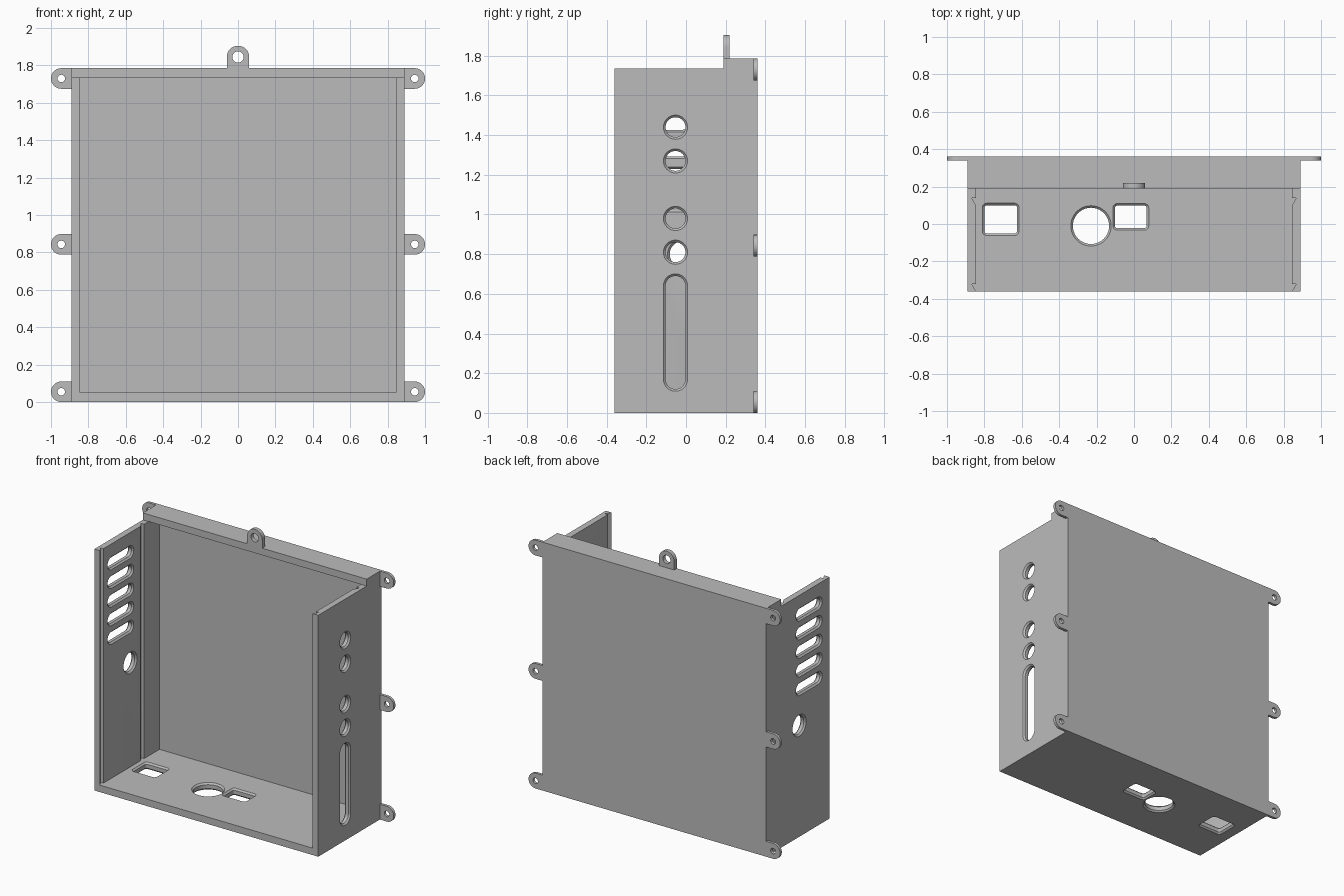
import bpy, bmesh
from math import pi, cos, sin
from mathutils import Vector

cube = bpy.data.objects.get("Cube")
if cube:
    bpy.data.objects.remove(cube, do_unlink=True)

grey = bpy.data.materials.new("plain grey")
grey.use_nodes = True
grey.diffuse_color = (0.5, 0.5, 0.5, 1)
grey.node_tree.nodes["Principled BSDF"].inputs["Base Color"].default_value = (0.5, 0.5, 0.5, 1)

W, D, H = 0.89, 0.36, 1.735       # half width, half depth, wall height
T, TOP = 0.045, 1.785             # wall thickness, overall box height
INNER = W - T


def loft(name, rings):
    """Solid running through rings of equal point count, capped at both ends."""
    bm = bmesh.new()
    loops = [[bm.verts.new(p) for p in ring] for ring in rings]
    n = len(loops[0])
    for a, b in zip(loops, loops[1:]):
        for i in range(n):
            j = (i + 1) % n
            bm.faces.new((a[i], a[j], b[j], b[i]))
    bm.faces.new(loops[0])
    bm.faces.new(loops[-1])
    bmesh.ops.recalc_face_normals(bm, faces=bm.faces)
    mesh = bpy.data.meshes.new(name)
    bm.to_mesh(mesh)
    bm.free()
    mesh.materials.append(grey)
    obj = bpy.data.objects.new(name, mesh)
    bpy.context.collection.objects.link(obj)
    return obj


def place(axis, u, v, w):
    """Put profile coordinates u, v in the plane across the axis, at depth w."""
    return Vector({"x": (w, u, v), "y": (u, w, v), "z": (u, v, w)}[axis])


def prism(name, axis, outline, lo, hi):
    return loft(name, [[place(axis, u, v, w) for u, v in outline] for w in (lo, hi)])


def box(name, x, y, z):
    outline = [(x[0], y[0]), (x[1], y[0]), (x[1], y[1]), (x[0], y[1])]
    return prism(name, "z", outline, *z)


def rounded(cu, cv, hu, hv, r, grow=0.0):
    """Rounded rectangle; circles and slots are the special cases."""
    pts, steps = [], 10
    for q, (su, sv) in enumerate(((1, 1), (-1, 1), (-1, -1), (1, -1))):
        for k in range(steps + 1):
            a = (q + k / steps) * pi / 2
            pts.append((cu + su * (hu - r) + (r + grow) * cos(a),
                        cv + sv * (hv - r) + (r + grow) * sin(a)))
    # drop coincident points so circles and slots stay clean
    clean = []
    for p in pts:
        if all((p[0] - q[0]) ** 2 + (p[1] - q[1]) ** 2 > 1e-9 for q in clean):
            clean.append(p)
    return clean


def cut(obj, axis, lo, hi, shape, bevel=0.011):
    """Cut a hole of the given shape, with both of its rims chamfered."""
    over = 0.01
    wide = bevel + over if bevel else 0.0
    layers = ((lo - over, wide), (lo + bevel, 0), (hi - bevel, 0), (hi + over, wide))
    cutter = loft("cutter", [[place(axis, u, v, w) for u, v in rounded(*shape, grow=g)]
                             for w, g in layers])
    cutter.hide_render = True
    mod = obj.modifiers.new("hole", "BOOLEAN")
    mod.operation = "DIFFERENCE"
    mod.solver = "EXACT"
    mod.object = cutter
    bpy.context.view_layer.objects.active = obj
    bpy.ops.object.modifier_apply(modifier=mod.name)
    bpy.data.objects.remove(cutter, do_unlink=True)


def circle(u, v, r):
    return (u, v, r, r, r)


def tab(name, outward, base, tip, r, centre, lo, hi, hole):
    """Round-ended lug, flat across y, growing sideways or upwards."""
    reach = abs(tip - base) - r
    arc = [(reach + r * cos(a), r * sin(a))
           for a in (-pi / 2 + pi * k / 20 for k in range(21))]
    local = [(0, -r)] + arc + [(0, r)]
    if outward == "up":
        outline = [(centre + b, base + a) for a, b in local]
        eye = (centre, base + reach)
    else:
        s = 1 if outward == "left" else -1
        outline = [(base + s * a, centre + b) for a, b in local]
        eye = (base + s * reach, centre)
    obj = prism(name, "y", outline, lo, hi)
    cut(obj, "y", lo, hi, circle(*eye, hole), bevel=0)
    return obj


# Side walls with two dovetail grooves on the inner face
GROOVE = W - 0.022
profile = [(W, -D), (INNER, -D), (GROOVE, -0.32), (INNER, -0.32), (INNER, 0.10),
           (GROOVE, 0.14), (INNER, 0.14), (INNER, D), (W, D)]
left_wall = prism("left_wall", "z", profile, 0.05, H)
right_wall = prism("right_wall", "z", [(-x, y) for x, y in profile], 0.05, H)

# Floor, back panel and top rail
floor = box("floor", (-W, W), (-D, D), (0, 0.05))
back_panel = box("back_panel", (-INNER, INNER), (D - T, D), (0.05, H))
top_rail = box("top_rail", (-W, W), (0.19, D), (H, TOP))

# Port holes and long slot in the left wall
for z in (1.44, 1.27, 0.98, 0.81):
    cut(left_wall, "x", INNER, W, circle(-0.053, z, 0.05))
cut(left_wall, "x", INNER, W, (-0.053, 0.405, 0.05, 0.285, 0.05))

# Vent slots and cable hole in the right wall
for i in range(5):
    cut(right_wall, "x", -W, -INNER, (-0.126, 1.595 - 0.134 * i, 0.138, 0.035, 0.035))
cut(right_wall, "x", -W, -INNER, circle(-0.016, 0.80, 0.066))

# Openings in the floor
cut(floor, "z", 0, 0.05, (-0.713, 0.025, 0.087, 0.075, 0.012))
cut(floor, "z", 0, 0.05, circle(-0.23, -0.01, 0.097))
cut(floor, "z", 0, 0.05, (-0.017, 0.038, 0.085, 0.06, 0.012))

# Mounting ears and hanging loop
for z, level in ((0.055, "lower"), (0.843, "middle"), (1.73, "upper")):
    for side, s in (("left", 1), ("right", -1)):
        tab(f"{level}_{side}_ear", side, s * W, s, 0.055, z, D - 0.02, D, 0.02)
tab("hanging_loop", "up", TOP, 1.905, 0.06, 0, 0.19, 0.22, 0.03)

# Smooth the round edges, keep the rest crisp
bpy.ops.object.select_all(action="DESELECT")
for obj in bpy.context.scene.objects:
    if obj.type == "MESH":
        obj.select_set(True)
        bpy.context.view_layer.objects.active = obj
bpy.ops.object.shade_smooth_by_angle(angle=pi / 6)
